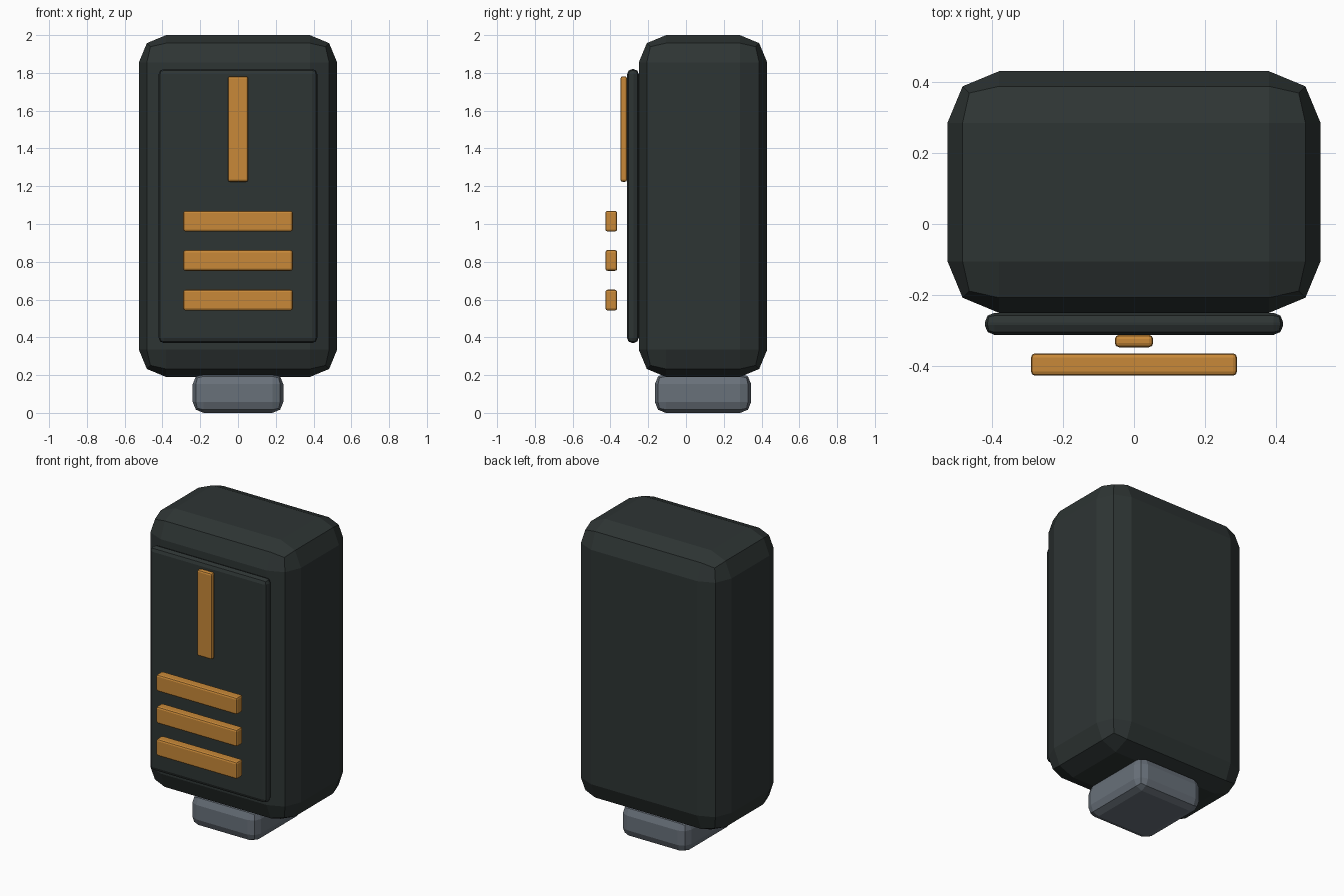
import bpy

if "Cube" in bpy.data.objects:
    bpy.data.objects.remove(bpy.data.objects["Cube"])


def material(name, rgb):
    m = bpy.data.materials.new(name)
    m.diffuse_color = (*rgb, 1.0)
    m.use_nodes = True
    m.node_tree.nodes["Principled BSDF"].inputs["Base Color"].default_value = m.diffuse_color
    return m


CHARCOAL = material("charcoal", (0.027, 0.035, 0.034))
AMBER = material("amber", (0.58, 0.25, 0.04))
STEEL = material("steel_grey", (0.14, 0.165, 0.195))


def rounded_box(name, x, y, z, bevel, mat):
    """Box spanning the given (min, max) ranges with two-step bevelled edges."""
    spans = (x, y, z)
    bpy.ops.mesh.primitive_cube_add(size=1, location=[(a + b) / 2 for a, b in spans])
    ob = bpy.context.object
    ob.name = name
    ob.scale = [b - a for a, b in spans]
    bpy.ops.object.transform_apply(location=False, rotation=False, scale=True)
    mod = ob.modifiers.new("bevel", "BEVEL")
    mod.width = bevel
    mod.segments = 2
    ob.data.materials.append(mat)
    return ob


# Main casing and the connector block under it
rounded_box("casing", (-0.525, 0.525), (-0.25, 0.43), (0.19, 2.0), 0.145, CHARCOAL)
rounded_box("base_connector", (-0.24, 0.24), (-0.165, 0.345), (0.0, 0.21), 0.058, STEEL)

# Raised front panel
rounded_box("front_panel", (-0.42, 0.42), (-0.312, -0.25), (0.37, 1.82), 0.027, CHARCOAL)

# Upright indicator strip on the panel
rounded_box("indicator_strip", (-0.054, 0.054), (-0.347, -0.312), (1.223, 1.782), 0.012, AMBER)

# Three horizontal bars standing off the panel
for i, zc in enumerate((1.015, 0.807, 0.597)):
    rounded_box(f"front_bar_{i + 1}", (-0.29, 0.29), (-0.427, -0.364),
                (zc - 0.055, zc + 0.055), 0.012, AMBER)
